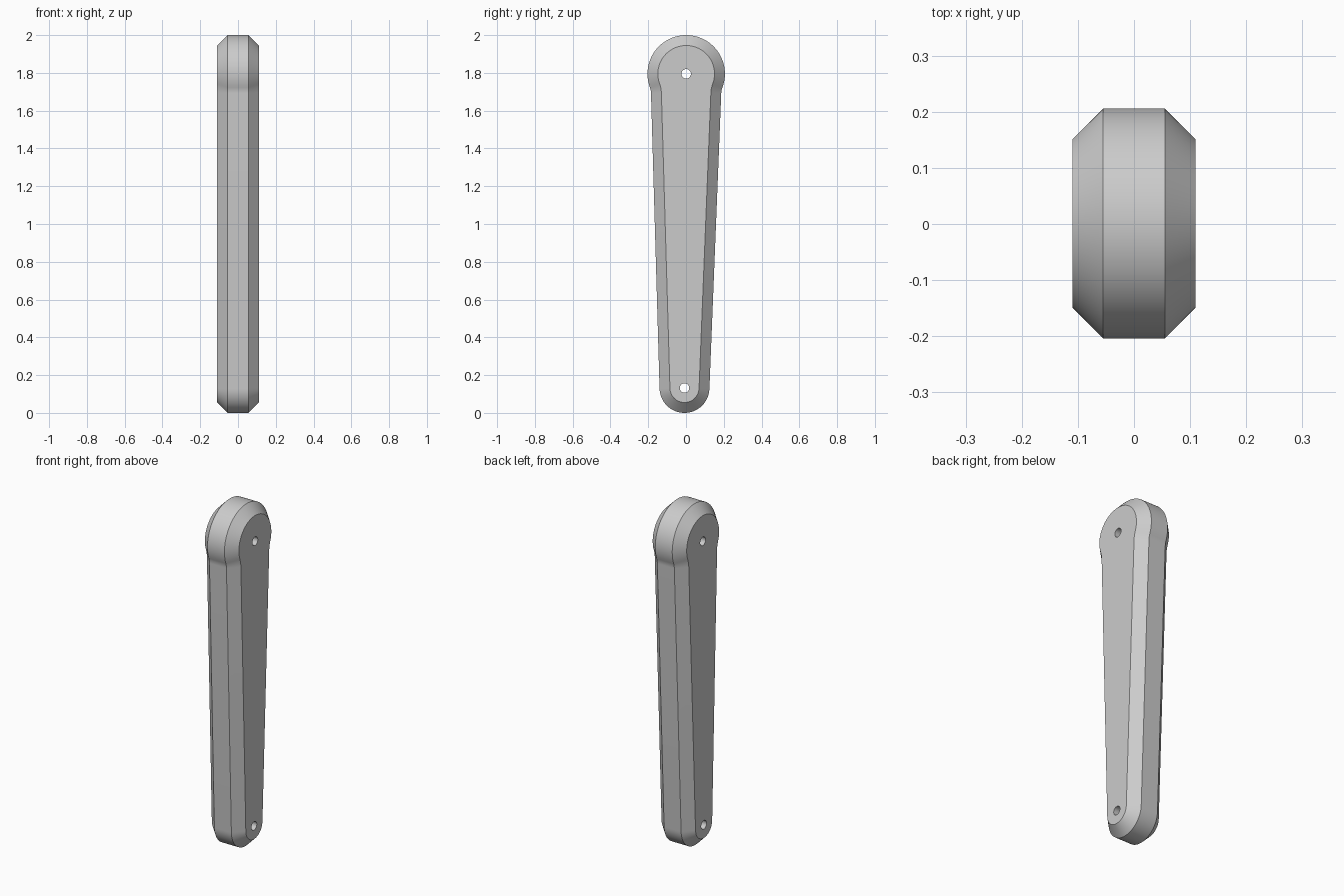
import bpy, bmesh, math
from mathutils import Vector

if "Cube" in bpy.data.objects:
    bpy.data.objects.remove(bpy.data.objects["Cube"])

# Outline parameters in the (y, z) plane
HEAD, HEAD_R = Vector((0.001, 1.795)), 0.205
FOOT, FOOT_R = Vector((-0.008, 0.132)), 0.132
FILLET = 0.1
HALF_WIDTH, CHAMFER = 0.11, 0.055
HOLE_R = 0.025

grey = bpy.data.materials.new("light grey")
grey.use_nodes = True
grey.diffuse_color = (0.6, 0.6, 0.6, 1)
grey.node_tree.nodes["Principled BSDF"].inputs["Base Color"].default_value = (0.6, 0.6, 0.6, 1)


def arc(centre, radius, start, end, steps):
    """Points on an arc, both ends included."""
    angles = [start + (end - start) * i / steps for i in range(steps + 1)]
    return [centre + radius * Vector((math.cos(a), math.sin(a))) for a in angles]


def angle(v):
    return math.atan2(v.y, v.x)


def flank(side, slope):
    """Side normal angle, fillet centre and head tangent angle of one flank."""
    n = Vector((side, -slope)).normalized()
    along = Vector((-n.y * side, n.x * side))
    start = FOOT + n * (FOOT_R + FILLET) - HEAD
    b = start.dot(along)
    s = -b - math.sqrt(b * b - start.length_squared + (HEAD_R + FILLET) ** 2)
    centre = HEAD + start + along * s
    return angle(n), centre, angle(centre - HEAD)


def outline(inset):
    """Counter-clockwise outline of the arm, shrunk by the inset."""
    n_r, c_r, h_r = flank(1, 0.04)
    n_l, c_l, h_l = flank(-1, 0.029)
    tau = math.tau
    n_l, h_l = n_l % tau, h_l % tau
    points = arc(FOOT, FOOT_R - inset, n_l, n_r + tau, 32)
    points += arc(c_r, FILLET + inset, n_r + math.pi, h_r + math.pi, 8)
    points += arc(HEAD, HEAD_R - inset, h_r, h_l, 56)[1:-1]
    points += arc(c_l, FILLET + inset, h_l - math.pi, n_l - math.pi, 8)
    return points


# Tapered arm: four outline rings joined into a chamfered slab
bm = bmesh.new()
rings = []
for x, inset in ((-HALF_WIDTH, CHAMFER), (-HALF_WIDTH + CHAMFER, 0),
                 (HALF_WIDTH - CHAMFER, 0), (HALF_WIDTH, CHAMFER)):
    rings.append([bm.verts.new((x, p.x, p.y)) for p in outline(inset)])
count = len(rings[0])
for a, b in zip(rings, rings[1:]):
    for i in range(count):
        j = (i + 1) % count
        bm.faces.new((a[i], a[j], b[j], b[i]))
bm.faces.new(rings[0])
bm.faces.new(rings[-1])
bmesh.ops.recalc_face_normals(bm, faces=bm.faces)
mesh = bpy.data.meshes.new("tapered_arm")
bm.to_mesh(mesh)
bm.free()
arm = bpy.data.objects.new("tapered_arm", mesh)
bpy.context.collection.objects.link(arm)
mesh.materials.append(grey)

# Pivot holes at both ends
for name, centre in (("head_hole", HEAD), ("foot_hole", FOOT)):
    bpy.ops.mesh.primitive_cylinder_add(vertices=32, radius=HOLE_R, depth=1,
                                        location=(0, centre.x, centre.y),
                                        rotation=(0, math.pi / 2, 0))
    cutter = bpy.context.object
    cutter.name = name + "_cutter"
    cutter.hide_render = True
    cutter.data.materials.append(grey)
    bpy.context.view_layer.objects.active = arm
    cut = arm.modifiers.new(name, "BOOLEAN")
    cut.operation = "DIFFERENCE"
    cut.solver = "EXACT"
    cut.object = cutter
    bpy.ops.object.modifier_apply(modifier=name)
    bpy.data.objects.remove(cutter)

# Smooth curved bands, sharp chamfer edges
bpy.ops.object.select_all(action="DESELECT")
arm.select_set(True)
bpy.context.view_layer.objects.active = arm
bpy.ops.object.shade_smooth_by_angle(angle=math.radians(25))
